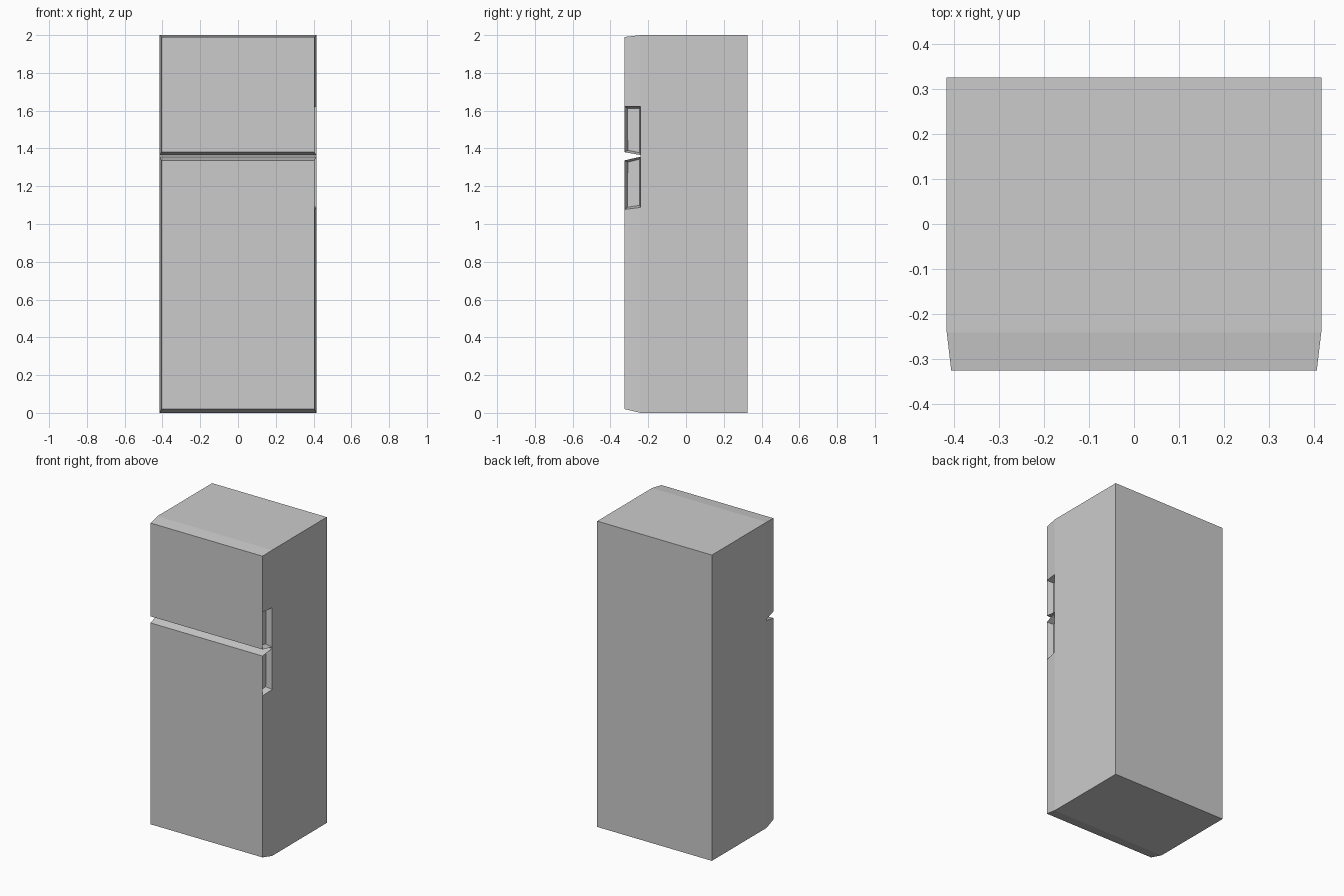
import bpy, bmesh
from mathutils import Vector

if "Cube" in bpy.data.objects:
    bpy.data.objects.remove(bpy.data.objects["Cube"])

W, W_FRONT = 0.415, 0.405               # half widths at the body and at the door fronts
Y_BACK, Y_SEAM, Y_FRONT = 0.325, -0.24, -0.325


def finish(name, bm):
    bmesh.ops.recalc_face_normals(bm, faces=bm.faces)
    mesh = bpy.data.meshes.new(name)
    bm.to_mesh(mesh)
    bm.free()
    bpy.context.collection.objects.link(bpy.data.objects.new(name, mesh))


def tapered_box(back, front):
    """Box between two y rectangles, each given as (y, half width, z low, z high)."""
    bm = bmesh.new()
    bmesh.ops.create_cube(bm, size=2)
    for v in bm.verts:
        y, w, low, high = front if v.co.y < 0 else back
        v.co = (w * v.co.x, y, high if v.co.z > 0 else low)
    bmesh.ops.recalc_face_normals(bm, faces=bm.faces)
    return bm


def door(name, back_z, front_z, grip_front, grip_back, grip_on_top):
    bm = tapered_box((Y_SEAM, W, *back_z), (Y_FRONT, W_FRONT, *front_z))
    bm.normal_update()
    # split the right side where the grip ends
    side = max(bm.faces, key=lambda f: f.normal.x)
    slope = Vector((0, Y_SEAM - Y_FRONT, grip_back - grip_front))
    bmesh.ops.bisect_plane(bm, geom=[side, *side.edges, *side.verts],
                           plane_co=(0, Y_FRONT, grip_front),
                           plane_no=Vector((1, 0, 0)).cross(slope))
    bm.normal_update()
    # sink the grip recess into the part next to the door gap
    sides = sorted((f for f in bm.faces if f.normal.x > 0.9),
                   key=lambda f: f.calc_center_median().z)
    grip = sides[-1] if grip_on_top else sides[0]
    bmesh.ops.inset_individual(bm, faces=[grip], thickness=0.016, depth=-0.04)
    finish(name, bm)


# cabinet
finish("cabinet", tapered_box((Y_BACK, W, 0, 2), (Y_SEAM, W, 0, 2)))

# doors with side grips
door("freezer_door", (1.365, 2.0), (1.38, 1.99), 1.623, 1.623, False)
door("fridge_door", (0.0, 1.356), (0.02, 1.337), 1.077, 1.088, True)
